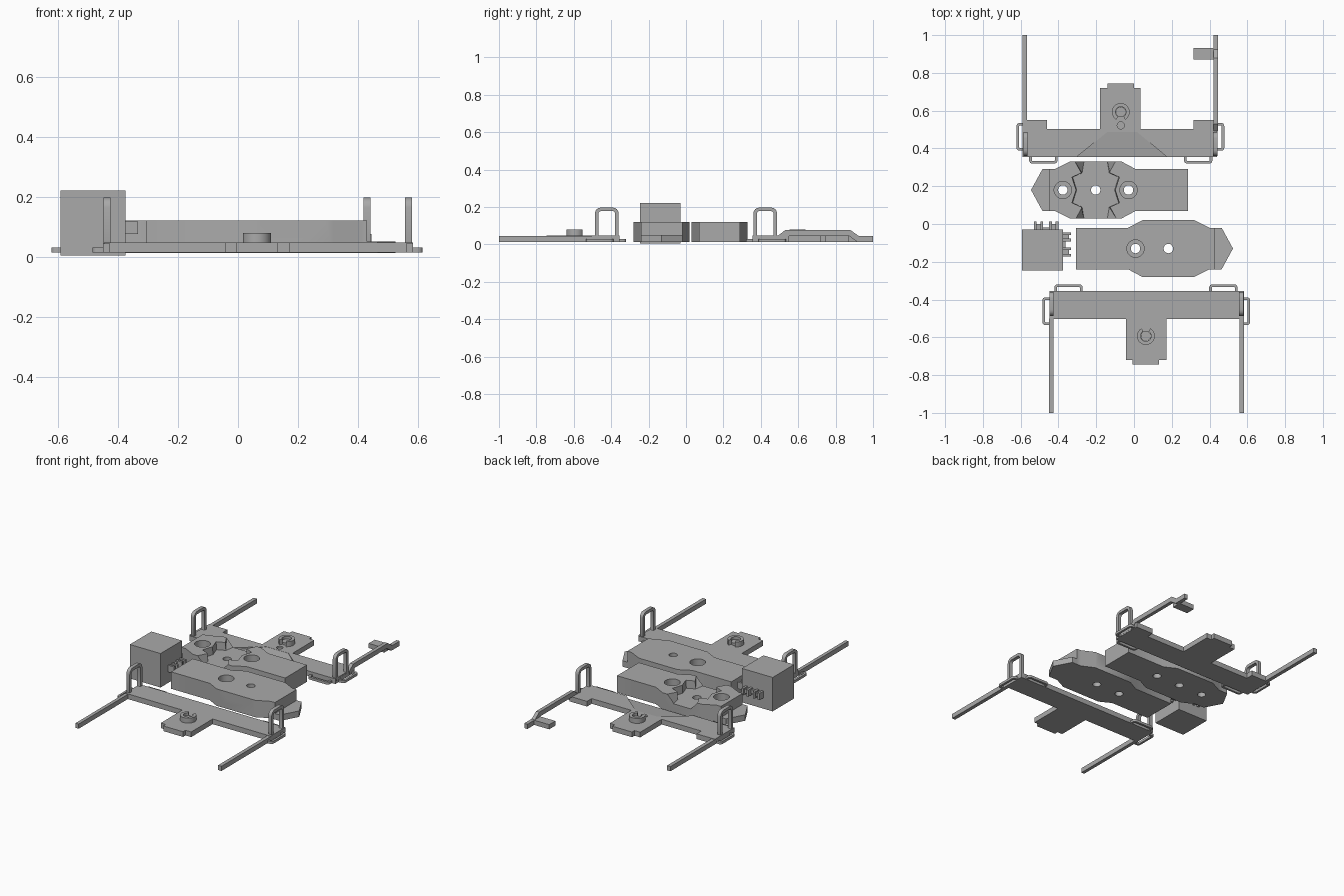
import bpy, bmesh, math
from mathutils import Matrix, Vector

if "Cube" in bpy.data.objects:
    bpy.data.objects.remove(bpy.data.objects["Cube"])

grey = bpy.data.materials.new("plain grey")
grey.diffuse_color = (0.4, 0.4, 0.4, 1)
grey.use_nodes = True
grey.node_tree.nodes["Principled BSDF"].inputs["Base Color"].default_value = grey.diffuse_color


def finish(name, bm, turn=None):
    """Turn a bmesh into an object; turn = half-turn centre (x, y)."""
    bmesh.ops.remove_doubles(bm, verts=bm.verts, dist=1e-5)
    if turn:
        c = Vector((turn[0], turn[1], 0))
        bm.transform(Matrix.Translation(c) @ Matrix.Rotation(math.pi, 4, 'Z') @ Matrix.Translation(-c))
    bmesh.ops.recalc_face_normals(bm, faces=bm.faces)
    me = bpy.data.meshes.new(name)
    bm.to_mesh(me)
    bm.free()
    ob = bpy.data.objects.new(name, me)
    bpy.context.collection.objects.link(ob)
    me.materials.append(grey)
    return ob


def loft(name, low, high, turn=None):
    """Solid between two matching closed loops of 3D points."""
    bm = bmesh.new()
    a = [bm.verts.new(p) for p in low]
    b = [bm.verts.new(p) for p in high]
    bm.faces.new(a)
    bm.faces.new(b)
    for i in range(len(a)):
        j = (i + 1) % len(a)
        bm.faces.new((a[i], a[j], b[j], b[i]))
    return finish(name, bm, turn)


def prism(name, pts, z0, z1, turn=None):
    return loft(name, [(x, y, z0) for x, y in pts], [(x, y, z1) for x, y in pts], turn)


def box(name, x0, x1, y0, y1, z0, z1, turn=None):
    return prism(name, [(x0, y0), (x1, y0), (x1, y1), (x0, y1)], z0, z1, turn)


def circle(x, y, r, n=32):
    return [(x + r * math.cos(2 * math.pi * i / n), y + r * math.sin(2 * math.pi * i / n)) for i in range(n)]


def rounded(u0, u1, v0, v1, r, n=4):
    pts = []
    for k, (u, v) in enumerate([(u1 - r, v1 - r), (u0 + r, v1 - r), (u0 + r, v0 + r), (u1 - r, v0 + r)]):
        for i in range(n + 1):
            a = (k + i / n) * math.pi / 2
            pts.append((u + r * math.cos(a), v + r * math.sin(a)))
    return pts


def ring(name, outer, inner, lo, hi, axis='Z', turn=None, closed=True):
    """Band of rectangular section between two loops, laid flat or upright."""
    bm = bmesh.new()
    put = (lambda p, h: (p[0], p[1], h)) if axis == 'Z' else (lambda p, h: (h, p[0], p[1]))
    rows = [[bm.verts.new(put(p, h)) for p in loop]
            for loop, h in ((outer, lo), (outer, hi), (inner, hi), (inner, lo))]
    n = len(outer)
    for i in range(n if closed else n - 1):
        j = (i + 1) % n
        for k in range(4):
            m = (k + 1) % 4
            bm.faces.new((rows[k][i], rows[k][j], rows[m][j], rows[m][i]))
    if not closed:
        for i in (0, n - 1):
            bm.faces.new([row[i] for row in rows])
    return finish(name, bm, turn)


def cut(ob, cutters):
    bpy.context.view_layer.objects.active = ob
    for c in cutters:
        mod = ob.modifiers.new("cut", 'BOOLEAN')
        mod.operation = 'DIFFERENCE'
        mod.solver = 'EXACT'
        mod.object = c
        bpy.ops.object.modifier_apply(modifier=mod.name)
        bpy.data.objects.remove(c)


def smooth(ob):
    bpy.ops.object.select_all(action='DESELECT')
    ob.select_set(True)
    bpy.context.view_layer.objects.active = ob
    bpy.ops.object.shade_smooth_by_angle(angle=math.radians(30))


# Saddle block: shaped body with through holes and a notched channel
def block(tag, turn):
    cx, cy, half = -0.203, 0.18, 0.15
    side = [(-0.45, 0.11), (-0.42, 0.11), (-0.34, half), (-0.065, half), (0.01, 0.11), (0.285, 0.11)]
    pts = [(x, cy + y) for x, y in side] + [(x, cy - y) for x, y in reversed(side)]
    body = prism(tag + "_block", pts, 0.012, 0.12, turn)

    def channel(rows, z):
        quarter = [(x, y) for x, y in rows]
        right = quarter + [(x, -y) for x, y in reversed(quarter[:-1])]
        loop = right + [(-x, y) for x, y in reversed(right)]
        return [(cx + x, cy + y, z) for x, y in loop]

    low = channel([(0.06, 0.16), (0.072, 0.09), (0.122, 0.068), (0.10, 0)], 0.07)
    high = channel([(0.115, 0.16), (0.076, 0.09), (0.126, 0.068), (0.104, 0)], 0.125)
    cutters = [loft("channel_cutter", low, high, turn)]
    for k in (-1, 0, 1):
        x = cx + 0.174 * k
        cutters.append(prism("hole_cutter", circle(x, cy, 0.025), -0.1, 0.3, turn))
        if k:
            cutters.append(prism("counterbore_cutter", circle(x, cy, 0.046), 0.06, 0.3, turn))
    cut(body, cutters)
    smooth(body)
    # low pointed nose at the narrow end
    nose = [(-0.45, 0.29), (-0.485, 0.29), (-0.545, 0.18), (-0.485, 0.07), (-0.45, 0.07)]
    prism(tag + "_block_nose", nose, 0.012, 0.05, turn)


block("back", None)
block("front", (-0.0105, 0.025))


# Side frame: crossbar, tab with boss, handles and flat rings
def frame(tag, turn, back):
    z0, z1 = 0.014, 0.047
    pts = [(-0.59, 0.355), (0.44, 0.355), (0.44, 0.503)]
    if back:
        pts[2:] = [(0.44, 0.55), (0.315, 0.55), (0.315, 0.503)]
    pts += [(0.035, 0.503), (0.035, 0.72), (0.0, 0.72), (0.0, 0.745),
            (-0.14, 0.745), (-0.14, 0.72), (-0.18, 0.72), (-0.18, 0.503)]
    if back:
        pts += [(-0.46, 0.503), (-0.46, 0.55), (-0.59, 0.55)]
    else:
        pts += [(-0.59, 0.503)]
    bar = prism(tag + "_crossbar", pts, z0, z1, turn)
    # sloped hollow in the inner edge, and a shallow pin hole
    plan = [(-0.31, 0.35), (-0.14, 0.488), (0.015, 0.488), (0.18, 0.35)]
    slope = loft("slope_cutter", [(x, y, 0.03 if y < 0.4 else 0.046) for x, y in plan],
                 [(x, y, 0.1) for x, y in plan], turn)
    cut(bar, [slope, prism("pin_cutter", circle(-0.07, 0.522, 0.019), 0.035, 0.1, turn)])

    # boss: open collar around a lower post
    arc = [math.radians(-60 + 300 * i / 28) for i in range(29)]
    outer, inner = ([(-0.07 + r * math.cos(a), 0.593 + r * math.sin(a)) for a in arc] for r in (0.047, 0.028))
    smooth(ring(tag + "_boss_collar", outer, inner, 0.04, 0.079, 'Z', turn, False))
    smooth(prism(tag + "_boss_post", circle(-0.07, 0.593, 0.027), 0.04, 0.062, turn))

    # upright handles, flat side rings and flat inner rings at both ends
    for end, hx, s0, s1, r0, r1 in (("left", -0.586, -0.622, -0.575, -0.555, -0.405),
                                    ("right", 0.418, 0.425, 0.478, 0.265, 0.415)):
        smooth(ring(f"{tag}_{end}_handle", rounded(0.36, 0.487, 0.02, 0.197, 0.032),
                    rounded(0.379, 0.468, 0.039, 0.178, 0.014), hx, hx + 0.023, 'X', turn))
        for part, (a, b, c, d) in (("side_ring", (s0, s1, 0.388, 0.535)), ("inner_ring", (r0, r1, 0.32, 0.375))):
            smooth(ring(f"{tag}_{end}_{part}", rounded(a, b, c, d, 0.016),
                        rounded(a + 0.014, b - 0.014, c + 0.014, d - 0.014, 0.004), z0, 0.03, 'Z', turn))

    # long rods
    box(tag + "_left_rod", -0.59, -0.566, 0.50, 1.0, z0, 0.044, turn)
    if not back:
        box(tag + "_right_rod", 0.42, 0.442, 0.50, 1.0, z0, 0.044, turn)
        return
    path = [(0.49, 0.045), (0.53, 0.076), (0.88, 0.076), (0.925, 0.044), (1.0, 0.044),
            (1.0, 0.014), (0.915, 0.014), (0.87, 0.046), (0.54, 0.046), (0.50, 0.016)]
    loft("back_cranked_rod", [(0.421, y, z) for y, z in path], [(0.444, y, z) for y, z in path], turn)
    box("rod_end_plate", 0.315, 0.425, 0.87, 0.932, z0, 0.044, turn)


frame("back", None, True)
frame("front", (-0.0035, 0.0), False)

# Cube with small clips on two faces
box("cube", -0.592, -0.375, -0.247, -0.03, 0.004, 0.221)
for cx, cy, dx, dy in ((-0.465, -0.03, 0, 1), (-0.375, -0.108, 1, 0)):
    def clip_box(name, a0, a1, d0, d1, z0, z1):
        if dx:
            box(name, cx + d0, cx + d1, cy + a0, cy + a1, z0, z1)
        else:
            box(name, cx + a0, cx + a1, cy + d0, cy + d1, z0, z1)
    clip_box("clip_bridge", -0.055, 0.055, -0.005, 0.012, 0.085, 0.11)
    for s in (-1, 1):
        a = 0.04 * s
        clip_box("clip_jaw", a - 0.024, a - 0.01, -0.005, 0.042, 0.075, 0.118)
        clip_box("clip_jaw", a + 0.01, a + 0.024, -0.005, 0.042, 0.075, 0.118)
        clip_box("clip_back", a - 0.024, a + 0.024, 0.018, 0.03, 0.085, 0.11)
